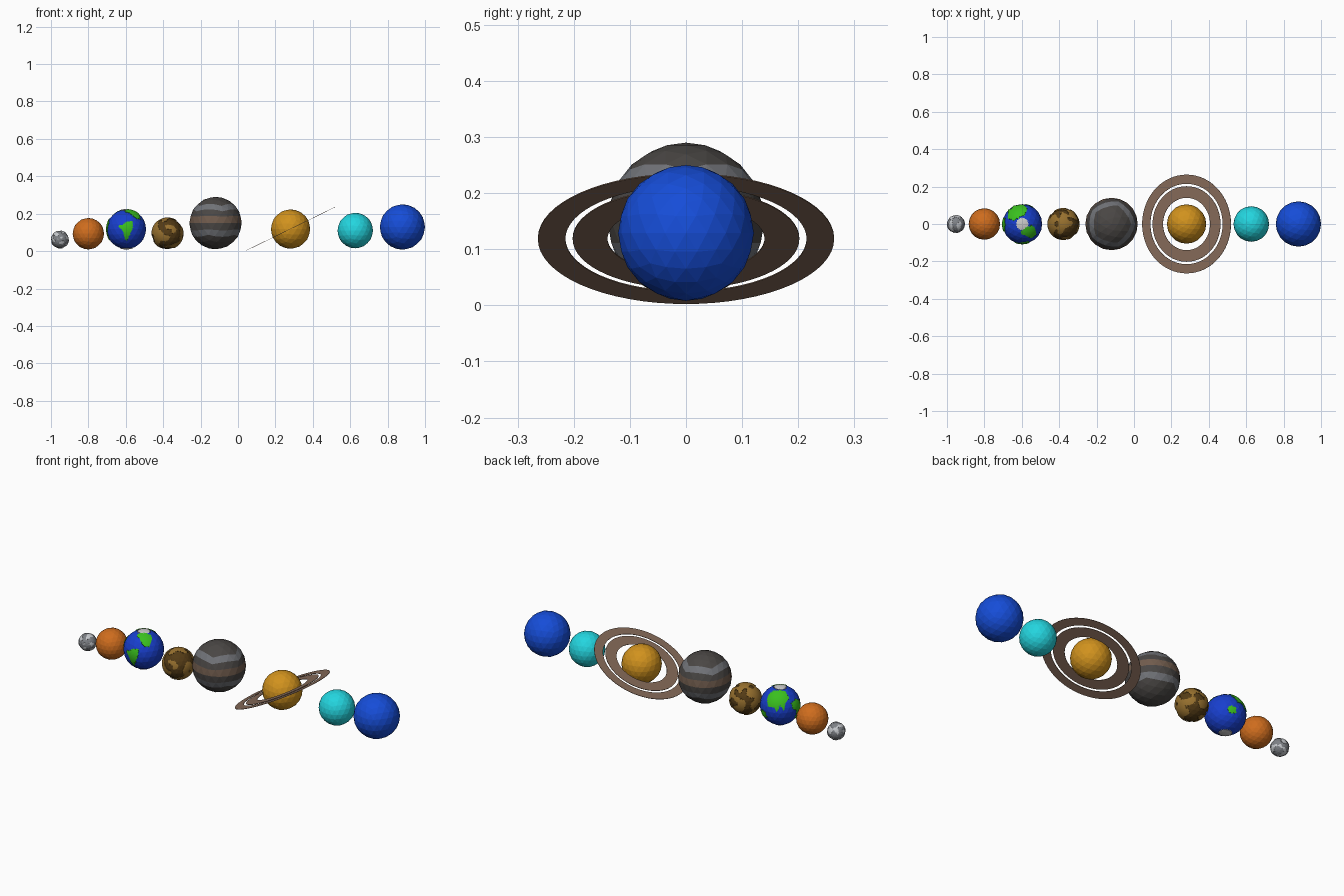
import bpy, bmesh, math
from mathutils import Vector, noise

if "Cube" in bpy.data.objects:
    bpy.data.objects.remove(bpy.data.objects["Cube"])


def paint(name, r, g, b):
    # material from screen colour values
    m = bpy.data.materials.new(name)
    m.diffuse_color = tuple((c / 255) ** 2.2 for c in (r, g, b)) + (1,)
    m.use_nodes = True
    m.node_tree.nodes["Principled BSDF"].inputs["Base Color"].default_value = m.diffuse_color
    return m


def finish(name, bm, centre, *mats):
    me = bpy.data.meshes.new(name)
    bm.to_mesh(me)
    bm.free()
    for m in mats:
        me.materials.append(m)
    ob = bpy.data.objects.new(name, me)
    ob.location = centre
    bpy.context.collection.objects.link(ob)
    return ob


def globe(name, x, z, r, *mats):
    bm = bmesh.new()
    bmesh.ops.create_icosphere(bm, subdivisions=3, radius=r)
    return finish(name, bm, (x, 0, z), *mats)


def patches(name, x, z, r, test, mat, sub=5):
    # raised surface pieces: keep only the faces whose direction passes the test
    bm = bmesh.new()
    bmesh.ops.create_icosphere(bm, subdivisions=sub, radius=r)
    drop = [f for f in bm.faces if not test(f.calc_center_median().normalized())]
    bmesh.ops.delete(bm, geom=drop, context='FACES')
    ob = finish(name, bm, (x, 0, z), mat)
    s = ob.modifiers.new("thickness", 'SOLIDIFY')
    s.thickness, s.offset = r * 0.025, -1
    return ob


def inside(poly, u, v):
    hit = False
    for (x1, y1), (x2, y2) in zip(poly, poly[1:] + poly[:1]):
        if (y1 > v) != (y2 > v) and u < (x2 - x1) * (v - y1) / (y2 - y1) + x1:
            hit = not hit
    return hit


# continents as longitude / latitude outlines (0 = front, positive towards +x)
CONTINENTS = [
    [(-24, 10), (-8, 14), (0, 22), (20, 24), (18, 5), (12, -12), (2, -35), (-5, -30), (-8, -8)],
    [(-12, 62), (0, 74), (60, 76), (85, 62), (70, 48), (52, 30), (38, 32), (25, 44), (15, 54)],
    [(160, 45), (168, 66), (215, 70), (250, 62), (248, 40), (232, 30), (225, 8), (215, 24),
     (206, 4), (195, 18), (178, 14)],
    [(-108, 25), (-85, 32), (-66, 18), (-72, -5), (-78, -32), (-90, -28), (-94, 0), (-108, 8)],
    [(145, -10), (156, -2), (170, -6), (172, -20), (160, -24), (148, -20)],
]


def is_land(d):
    lon = math.degrees(math.atan2(d.x, -d.y))
    if lon < -110:
        lon += 360
    lat = math.degrees(math.asin(d.z))
    return any(inside(p, lon, lat) for p in CONTINENTS)


def blotch(scale, shift, limit):
    return lambda d: noise.noise(d * scale + Vector((shift, shift * 2, 3.3))) > limit


# small grey planet with pale patches
globe("first_planet", -0.952, 0.062, 0.047, paint("grey", 125, 128, 133))
patches("first_planet_patches", -0.952, 0.062, 0.0485, blotch(2.2, 1.7, 0.15),
        paint("pale_grey", 195, 198, 202), 4)

# orange planet
globe("second_planet", -0.80, 0.093, 0.084, paint("orange", 205, 108, 35))

# blue planet with land and polar ice
globe("third_planet", -0.597, 0.117, 0.106, paint("ocean_blue", 30, 65, 205))
patches("third_planet_land", -0.597, 0.117, 0.1085, is_land, paint("green", 60, 190, 35))
patches("third_planet_ice", -0.597, 0.117, 0.108, lambda d: abs(d.z) > 0.955,
        paint("ice", 200, 200, 200))

# brown planet with raised tan plates
globe("fourth_planet", -0.377, 0.094, 0.083, paint("dark_brown", 85, 62, 28))
patches("fourth_planet_plates", -0.377, 0.094, 0.086, blotch(2.0, 4.1, -0.06),
        paint("tan", 150, 112, 50))

# big banded planet: each ring of facets counted from the pole gets a colour
big = globe("fifth_planet", -0.12, 0.15, 0.14, paint("charcoal", 75, 72, 70),
            paint("band_grey", 112, 114, 119), paint("band_brown", 112, 92, 78))
bm = bmesh.new()
bm.from_mesh(big.data)
pole = max(bm.verts, key=lambda v: v.co.z)
steps, front = {pole: 0}, [pole]
while front:
    nxt = []
    for v in front:
        for e in v.link_edges:
            o = e.other_vert(v)
            if o not in steps:
                steps[o] = steps[v] + 1
                nxt.append(o)
    front = nxt
bands = {3: 1, 5: 2, 7: 1}
for f in bm.faces:
    f.material_index = bands.get(min(steps[v] for v in f.verts), 0)
bm.to_mesh(big.data)
bm.free()

# ringed planet
globe("sixth_planet", 0.281, 0.118, 0.105, paint("gold", 208, 145, 35))
ring_mat = paint("ring_brown", 133, 107, 90)
for name, r1, r2 in (("inner_ring", 0.14, 0.202), ("outer_ring", 0.215, 0.264)):
    bm = bmesh.new()
    n = 64
    loops = [[bm.verts.new((r * math.cos(math.tau * i / n), r * math.sin(math.tau * i / n), 0))
              for i in range(n)] for r in (r1, r2)]
    a, b = loops
    for i in range(n):
        j = (i + 1) % n
        bm.faces.new((a[i], b[i], b[j], a[j]))
    ring = finish(name, bm, (0.281, 0, 0.119), ring_mat)
    ring.rotation_euler.y = -math.radians(26)
    s = ring.modifiers.new("thickness", 'SOLIDIFY')
    s.thickness, s.offset = 0.002, 0

# cyan and deep blue planets
globe("seventh_planet", 0.627, 0.11, 0.095, paint("cyan", 40, 212, 222))
globe("eighth_planet", 0.879, 0.129, 0.121, paint("deep_blue", 28, 78, 215))
